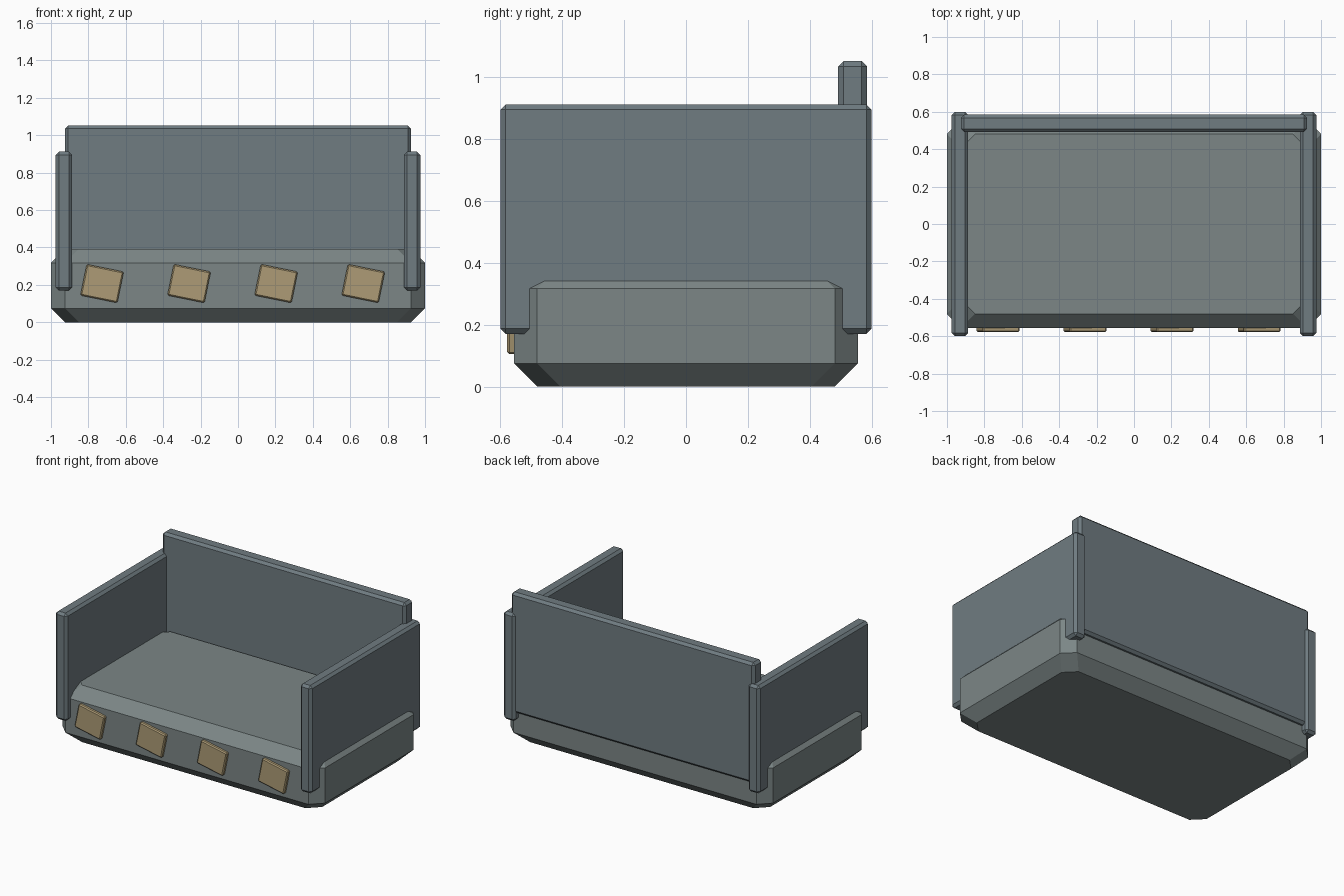
import bpy, bmesh, math

if "Cube" in bpy.data.objects:
    bpy.data.objects.remove(bpy.data.objects["Cube"])


def material(name, rgb):
    m = bpy.data.materials.new(name)
    m.diffuse_color = (*rgb, 1)
    m.use_nodes = True
    m.node_tree.nodes["Principled BSDF"].inputs["Base Color"].default_value = m.diffuse_color
    return m


SLATE = material("slate_panel", (0.16, 0.20, 0.22))
STONE = material("stone_base", (0.20, 0.24, 0.24))
TAN = material("tan_tile", (0.42, 0.33, 0.18))


def finish(name, bm, mat):
    bmesh.ops.recalc_face_normals(bm, faces=bm.faces[:])
    me = bpy.data.meshes.new(name)
    bm.to_mesh(me)
    bm.free()
    me.materials.append(mat)
    ob = bpy.data.objects.new(name, me)
    bpy.context.collection.objects.link(ob)
    return ob


def box(name, lo, hi, bevel, mat):
    """Box between two corners, all edges chamfered, origin at its centre."""
    bm = bmesh.new()
    bmesh.ops.create_cube(bm, size=1)
    bmesh.ops.scale(bm, vec=[b - a for a, b in zip(lo, hi)], verts=bm.verts[:])
    bmesh.ops.bevel(bm, geom=bm.edges[:], offset=bevel, segments=1,
                    profile=0.5, affect='EDGES')
    ob = finish(name, bm, mat)
    ob.location = [(a + b) / 2 for a, b in zip(lo, hi)]
    return ob


# Base: stacked octagonal rings, drawn in at top and bottom
C = 0.075
bm = bmesh.new()
rings = []
for z, inset in ((0, C), (C, 0), (0.317, 0), (0.392, C)):
    x, y = 1 - inset, 0.556 - inset
    outline = [(x, C - y), (x, y - C), (x - C, y), (C - x, y),
               (-x, y - C), (-x, C - y), (C - x, -y), (x - C, -y)]
    rings.append([bm.verts.new((px, py, z)) for px, py in outline])
for low, high in zip(rings, rings[1:]):
    for i in range(8):
        j = (i + 1) % 8
        bm.faces.new((low[i], low[j], high[j], high[i]))
bm.faces.new(rings[0][::-1])
bm.faces.new(rings[-1])
finish("base", bm, STONE)

# Side panels
for side, cx in (("left", -0.931), ("right", 0.931)):
    box(side + "_panel", (cx - 0.044, -0.6, 0.17), (cx + 0.044, 0.6, 0.912), 0.017, SLATE)

# Back panel
box("back_panel", (-0.926, 0.492, 0.225), (0.926, 0.585, 1.052), 0.017, SLATE)

# Tilted tiles along the front
for i in range(4):
    cx = -0.727 + 0.4655 * i
    tile = box(f"front_tile_{i + 1}", (cx - 0.101, -0.578, 0.122),
               (cx + 0.101, -0.535, 0.292), 0.007, TAN)
    tile.rotation_euler.y = math.radians(11.5)
